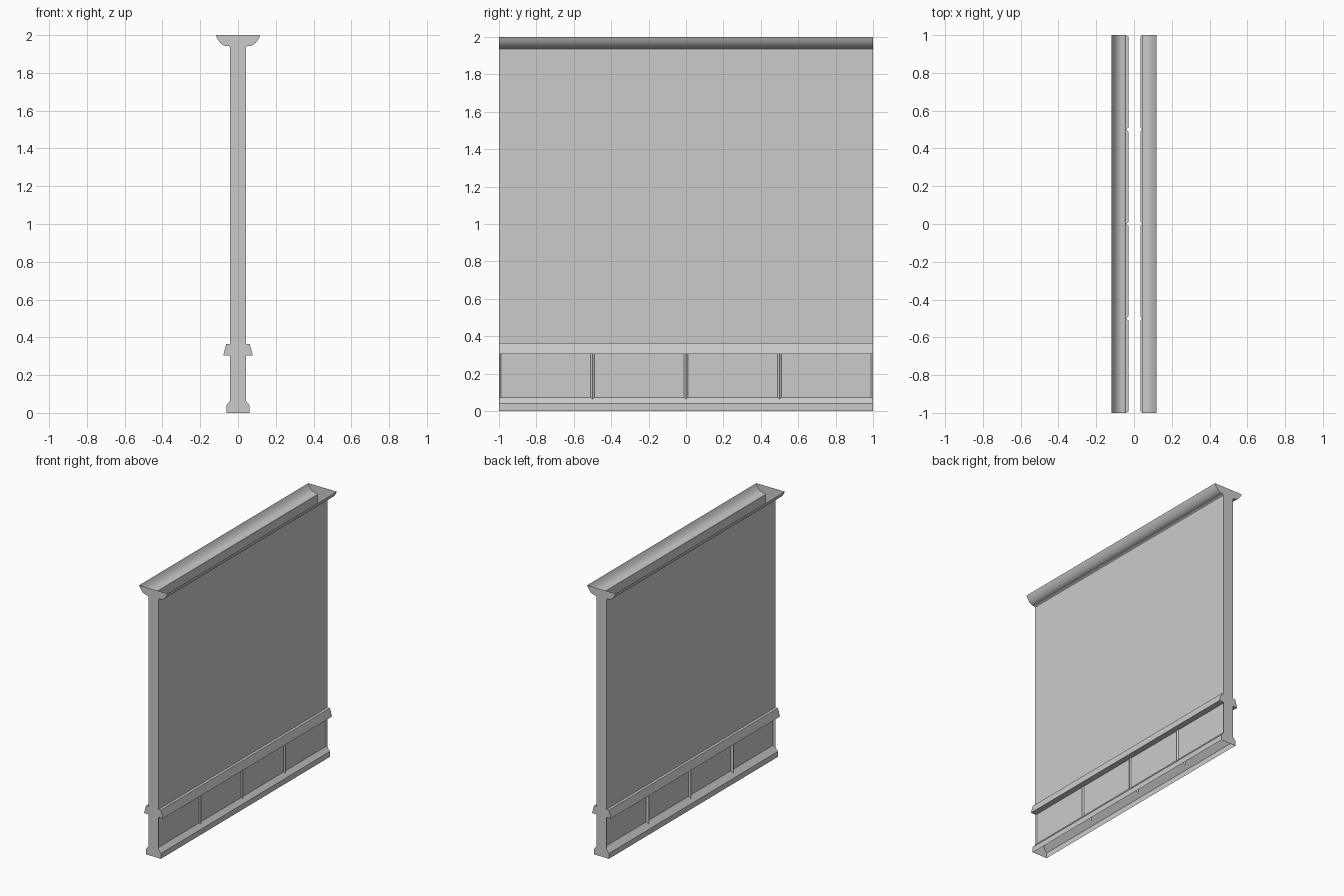
import bpy, bmesh

if "Cube" in bpy.data.objects:
    bpy.data.objects.remove(bpy.data.objects["Cube"])

STRAIGHT = [-1.0, 1.0]
TIP = 0.042                               # ridge tips reach the wall face
RECESS = {-1: 0.028, 1: 0.034}            # panel depth on each side

# Stations along y: three full ridges, half ridges at the ends
RIDGED = [-1.0, -0.99]
for c in (-0.5, 0.0, 0.5):
    RIDGED += [c - 0.011, c, c + 0.011]
RIDGED += [0.99, 1.0]


def depth(y, side):
    return TIP if abs(y * 2 - round(y * 2)) < 1e-4 else RECESS[side]


def slope_z(x):
    # height of the baseboard's sloped top at distance x from the middle
    return 0.04 + (0.062 - x) * 1.2


def finish(name, bm):
    bmesh.ops.dissolve_limit(bm, angle_limit=0.005, verts=bm.verts, edges=bm.edges)
    me = bpy.data.meshes.new(name)
    bm.to_mesh(me)
    bm.free()
    ob = bpy.data.objects.new(name, me)
    bpy.context.collection.objects.link(ob)
    return ob


def sweep(name, side, profile, ys):
    # profile(y) gives (x, z) points; open surface running along y
    bm = bmesh.new()
    rows = [[bm.verts.new((side * x, y, z)) for x, z in profile(y)] for y in ys]
    for a, b in zip(rows, rows[1:]):
        for i in range(len(a) - 1):
            f = (a[i], b[i], b[i + 1], a[i + 1])
            bm.faces.new(f if side > 0 else f[::-1])
    return finish(name, bm)


def bezier(p, q, r, n):
    return [tuple((1-t)**2 * a + 2*t*(1-t) * b + t*t * c for a, b, c in zip(p, q, r))
            for t in (i / n for i in range(n + 1))]


base = [(0.062, 0), (0.062, 0.04)]
rail = [(0.078, 0.305), (0.062, 0.365), (0.042, 0.365)]
wall = [(0.042, 0.365), (0.042, 1.935)]
crown = [(0.042, 1.935), (0.047, 1.941)] + bezier((0.062, 1.942), (0.098, 1.948), (0.118, 2.0), 10)

for side, tag in ((1, "right"), (-1, "left")):
    # Baseboard with sloped top meeting the ridged panels
    sweep("baseboard_" + tag, side,
          lambda y: base + [(depth(y, side), slope_z(depth(y, side)))], RIDGED)
    # Recessed panels with thin vertical ridges
    sweep("panels_" + tag, side,
          lambda y: [(depth(y, side), slope_z(depth(y, side))), (depth(y, side), 0.305)], RIDGED)
    # Chair rail
    sweep("chair_rail_" + tag, side, lambda y: [(depth(y, side), 0.305)] + rail, RIDGED)
    # Plain upper wall
    sweep("upper_wall_" + tag, side, lambda y: wall, STRAIGHT)
    # Curved crown moulding, open on top
    ob = sweep("crown_" + tag, side, lambda y: crown, STRAIGHT)
    for p in ob.data.polygons:
        p.use_smooth = True

# Flat end caps closing the hollow wall at both ends
outline = base + [(TIP, slope_z(TIP)), (TIP, 0.305)] + rail + wall[1:] + crown[1:]
loop = outline + [(-x, z) for x, z in reversed(outline)]
for y, tag in ((-1, "front"), (1, "back")):
    bm = bmesh.new()
    vs = [bm.verts.new((x, y, z)) for x, z in loop]
    bm.faces.new(vs if y < 0 else vs[::-1])
    finish("end_cap_" + tag, bm)
